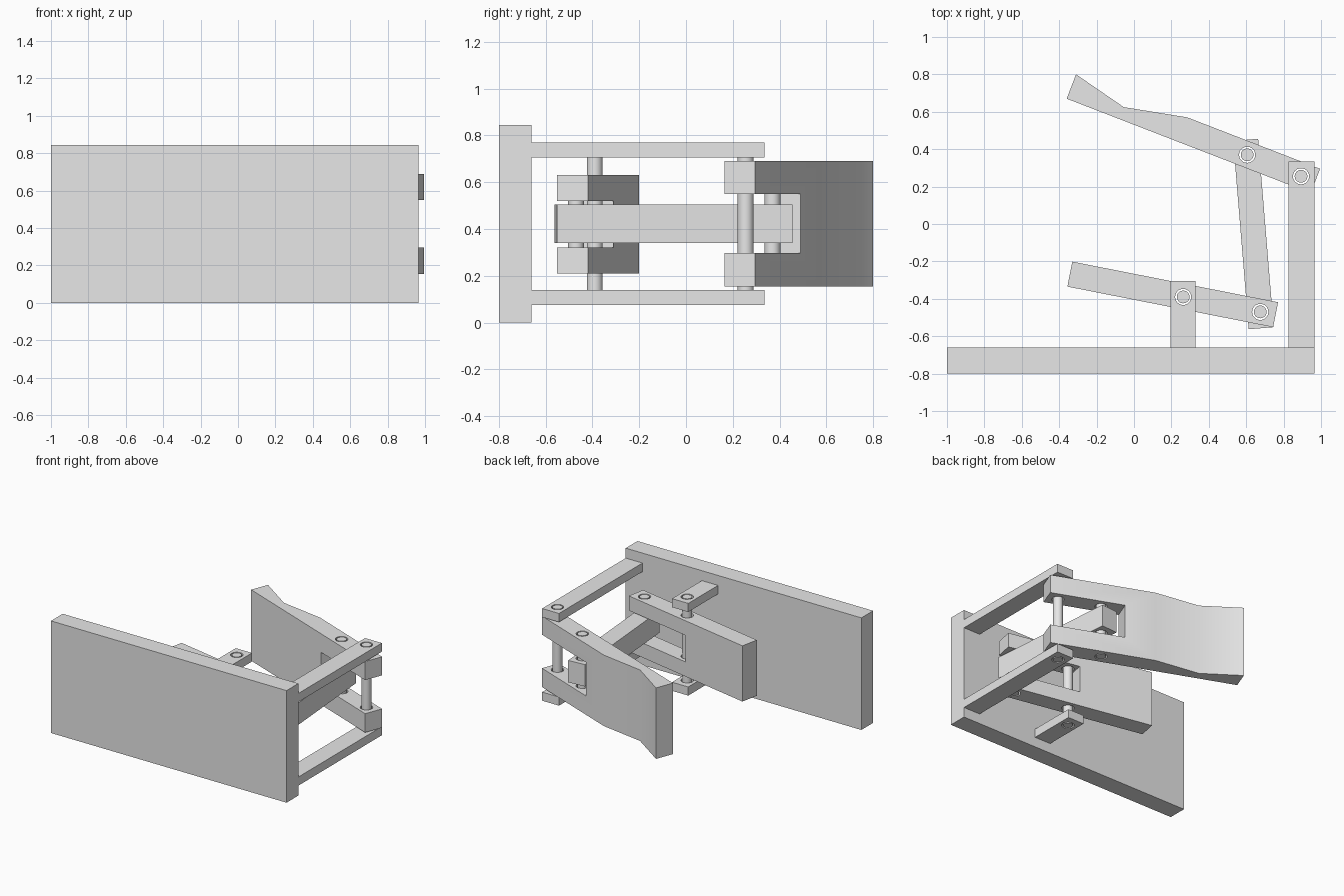
import bpy, bmesh, math
from mathutils import Vector

if "Cube" in bpy.data.objects:
    bpy.data.objects.remove(bpy.data.objects["Cube"], do_unlink=True)

GREY = (0.8, 0.8, 0.8, 1.0)
grey = bpy.data.materials.new("plain grey")
grey.use_nodes = True
grey.diffuse_color = GREY
grey.node_tree.nodes["Principled BSDF"].inputs["Base Color"].default_value = GREY

PIN_R, HOLE_R = 0.034, 0.043

# Pivot points in plan
BASE_PIVOT = (0.263, -0.39)
LOWER_JOINT = (0.675, -0.47)
UPPER_JOINT = (0.605, 0.37)
ARM_PIVOT = (0.893, 0.255)


def prism(name, outline, z0, z1):
    """Extrude a plan outline from z0 up to z1."""
    bm = bmesh.new()
    face = bm.faces.new([bm.verts.new((x, y, z0)) for x, y in outline])
    ext = bmesh.ops.extrude_face_region(bm, geom=[face])["geom"]
    top = [v for v in ext if isinstance(v, bmesh.types.BMVert)]
    bmesh.ops.translate(bm, verts=top, vec=(0, 0, z1 - z0))
    bmesh.ops.recalc_face_normals(bm, faces=bm.faces)
    mesh = bpy.data.meshes.new(name)
    bm.to_mesh(mesh)
    bm.free()
    mesh.materials.append(grey)
    ob = bpy.data.objects.new(name, mesh)
    bpy.context.collection.objects.link(ob)
    return ob


def rect(x0, x1, y0, y1):
    return [(x0, y0), (x1, y0), (x1, y1), (x0, y1)]


def strip(a, b, half):
    """Rectangle around the centre line from a to b."""
    a, b = Vector(a), Vector(b)
    d = (b - a).normalized()
    n = Vector((-d.y, d.x)) * half
    return [tuple(p) for p in (a - n, b - n, b + n, a + n)]


def circle(c, r, sides=32):
    steps = [math.tau * i / sides for i in range(sides)]
    return [(c[0] + r * math.cos(t), c[1] + r * math.sin(t)) for t in steps]


def smooth(ob):
    bpy.ops.object.select_all(action="DESELECT")
    ob.select_set(True)
    bpy.context.view_layer.objects.active = ob
    bpy.ops.object.shade_smooth_by_angle(angle=math.radians(30))


def cut(ob, cutters):
    """Subtract the cutters, bake the result and delete them."""
    for c in cutters:
        c.hide_render = True
        mod = ob.modifiers.new("cut", "BOOLEAN")
        mod.operation = "DIFFERENCE"
        mod.solver = "EXACT"
        mod.object = c
    bpy.context.view_layer.update()
    dg = bpy.context.evaluated_depsgraph_get()
    mesh = bpy.data.meshes.new_from_object(ob.evaluated_get(dg))
    ob.modifiers.clear()
    ob.data = mesh
    for c in cutters:
        bpy.data.objects.remove(c, do_unlink=True)
    smooth(ob)


def holes(*points):
    return [prism("hole_cutter", circle(p, HOLE_R), -0.2, 1.1) for p in points]


# Mounting plate
prism("base_plate", rect(-1, 0.965, -0.8, -0.66), 0, 0.845)

# Long arms and short brackets, one pair low and one pair high
for side, z0, z1 in (("lower", 0.075, 0.14), ("upper", 0.705, 0.77)):
    arm = prism(side + "_long_arm", rect(0.825, 0.965, -0.66, 0.335), z0, z1)
    cut(arm, holes(ARM_PIVOT))
    bracket = prism(side + "_short_bracket", rect(0.195, 0.33, -0.66, -0.305), z0, z1)
    cut(bracket, holes(BASE_PIVOT))

# Forked pedal with a thickened tip
pedal = prism("forked_pedal", [(-0.36, 0.67), (0.945, 0.165), (0.995, 0.295),
                               (0.285, 0.57), (-0.055, 0.625), (-0.31, 0.8)], 0.155, 0.69)
slot = prism("slot_cutter", strip((0.465, 0.425), (1.12, 0.172), 0.1), 0.297, 0.55)
cut(pedal, [slot] + holes(ARM_PIVOT, UPPER_JOINT))

# Forked rocker lever
lever = prism("forked_lever", strip((-0.343, -0.268), (0.757, -0.485), 0.068), 0.21, 0.63)
slot = prism("slot_cutter", strip((0.21, -0.378), (0.9, -0.514), 0.1), 0.32, 0.52)
cut(lever, [slot] + holes(BASE_PIVOT, LOWER_JOINT))

# Link joining pedal and lever
link = prism("connecting_link", strip((0.597, 0.45), (0.68, -0.557), 0.067), 0.34, 0.505)
cut(link, holes(UPPER_JOINT, LOWER_JOINT))

# Hinge pins
for name, point, z0, z1 in (("lever_pivot_pin", BASE_PIVOT, 0.075, 0.77),
                            ("pedal_pivot_pin", ARM_PIVOT, 0.075, 0.77),
                            ("lever_link_pin", LOWER_JOINT, 0.21, 0.63),
                            ("pedal_link_pin", UPPER_JOINT, 0.155, 0.69)):
    smooth(prism(name, circle(point, PIN_R), z0, z1))
